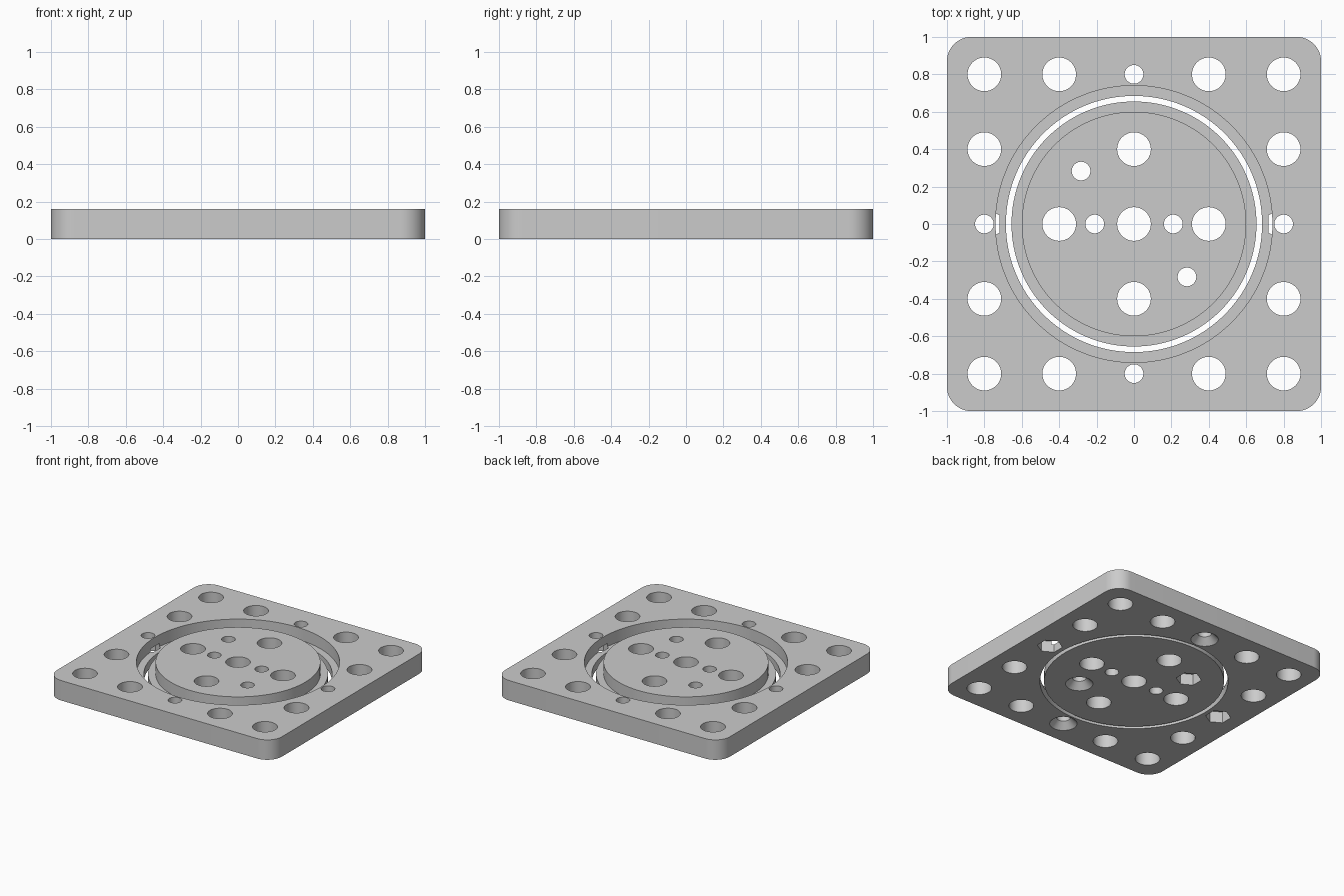
import bpy, bmesh, math

cube = bpy.data.objects.get("Cube")
if cube:
    bpy.data.objects.remove(cube, do_unlink=True)

HEIGHT, LEDGE, NUT_DEPTH = 0.16, 0.065, 0.09
LOW, HIGH = -0.05, HEIGHT + 0.05

grey = bpy.data.materials.new("light_grey")
grey.use_nodes = True
grey.diffuse_color = (0.6, 0.6, 0.6, 1)
grey.node_tree.nodes["Principled BSDF"].inputs["Base Color"].default_value = (0.6, 0.6, 0.6, 1)


def stack(bm, profile, centre=(0, 0), sides=48, turn=0.0):
    """Closed turned solid from (z, radius) pairs, bottom to top."""
    rings = []
    for z, r in profile:
        rings.append([bm.verts.new((centre[0] + r * math.cos(turn + math.tau * i / sides),
                                    centre[1] + r * math.sin(turn + math.tau * i / sides), z))
                      for i in range(sides)])
    for a, b in zip(rings, rings[1:]):
        for i in range(sides):
            j = (i + 1) % sides
            bm.faces.new((a[i], a[j], b[j], b[i]))
    bm.faces.new(rings[0][::-1])
    bm.faces.new(rings[-1])


def finish(bm, name):
    mesh = bpy.data.meshes.new(name)
    bm.to_mesh(mesh)
    bm.free()
    obj = bpy.data.objects.new(name, mesh)
    bpy.context.collection.objects.link(obj)
    mesh.materials.append(grey)
    return obj


def select(obj):
    bpy.ops.object.select_all(action='DESELECT')
    obj.select_set(True)
    bpy.context.view_layer.objects.active = obj


def cut(obj, cutter):
    cutter.hide_render = True
    mod = obj.modifiers.new("cut", 'BOOLEAN')
    mod.operation, mod.solver, mod.object = 'DIFFERENCE', 'EXACT', cutter
    select(obj)
    bpy.ops.object.modifier_apply(modifier=mod.name)
    bpy.data.objects.remove(cutter, do_unlink=True)


def drill(obj, large, small, countersunk, nuts):
    """Plain bores, countersunk bores, and hexagonal nut pockets underneath."""
    bm = bmesh.new()
    for p in large:
        stack(bm, [(LOW, 0.09), (HIGH, 0.09)], p)
    for p in small + nuts:
        stack(bm, [(LOW, 0.05), (HIGH, 0.05)], p)
    for p in countersunk:
        stack(bm, [(LOW, 0.15), (0.05, 0.05), (HIGH, 0.05)], p)
    cut(obj, finish(bm, "bore_cutter"))
    bm = bmesh.new()
    for p in nuts:
        stack(bm, [(LOW, 0.093), (NUT_DEPTH, 0.093)], p, 6, math.pi / 6)
    cut(obj, finish(bm, "nut_cutter"))


# Square outer plate with rounded corners
bm = bmesh.new()
bmesh.ops.create_cube(bm, size=1)
for v in bm.verts:
    v.co = (v.co.x * 2, v.co.y * 2, (v.co.z + 0.5) * HEIGHT)
uprights = [e for e in bm.edges if abs(e.verts[0].co.z - e.verts[1].co.z) > 0.1]
bmesh.ops.bevel(bm, geom=uprights, offset=0.13, segments=12, profile=0.5, affect='EDGES')
plate = finish(bm, "outer_plate")

# Stepped round opening in the plate
bm = bmesh.new()
stack(bm, [(LOW, 0.685), (LEDGE, 0.685), (LEDGE, 0.74), (HIGH, 0.74)], sides=128)
cut(plate, finish(bm, "opening_cutter"))

# Bores around the plate
grid = (-0.8, -0.4, 0.4, 0.8)
border = [(x, y) for x in grid for y in grid if max(abs(x), abs(y)) > 0.5]
drill(plate, border, [], [(0, 0.8), (0, -0.8)], [(0.8, 0), (-0.8, 0)])

# Stepped inner disc with its own bores
bm = bmesh.new()
stack(bm, [(0, 0.655), (LEDGE, 0.655), (LEDGE, 0.6), (HEIGHT, 0.6)], sides=128)
disc = finish(bm, "inner_disc")
drill(disc, [(0, 0), (0.4, 0), (-0.4, 0), (0, 0.4), (0, -0.4)],
      [(0.21, 0), (-0.21, 0)], [(0.283, -0.283)], [(-0.283, 0.283)])

for obj in (plate, disc):
    select(obj)
    bpy.ops.object.shade_smooth_by_angle(angle=math.radians(30))
